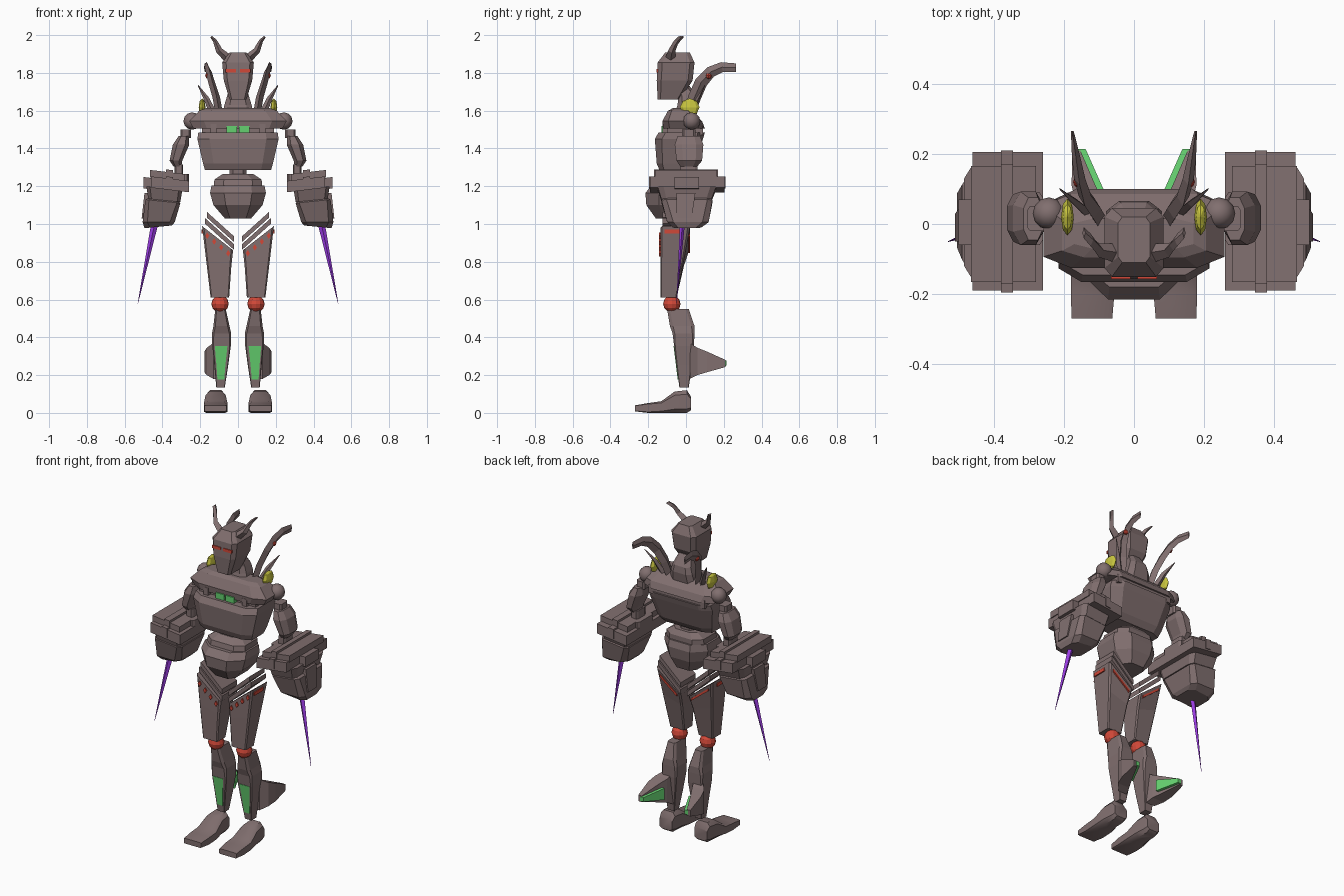
import bpy, bmesh, math
from mathutils import Vector as V


def mat(name, r, g, b):
    m = bpy.data.materials.new(name)
    m.diffuse_color = (r, g, b, 1)
    return m


ARMOR = mat("brown grey armor", 0.22, 0.16, 0.16)
GREEN = mat("green glass", 0.13, 0.63, 0.16)
RED = mat("red", 0.64, 0.065, 0.04)
PURPLE = mat("purple", 0.33, 0.045, 0.78)
YELLOW = mat("yellow", 0.58, 0.56, 0.05)


def finish(name, bm, m, mirror, smooth=False):
    bmesh.ops.recalc_face_normals(bm, faces=bm.faces)
    me = bpy.data.meshes.new(name)
    bm.to_mesh(me)
    bm.free()
    me.materials.append(m)
    ob = bpy.data.objects.new(name, me)
    bpy.context.collection.objects.link(ob)
    if smooth:
        for p in me.polygons:
            p.use_smooth = True
        me.set_sharp_from_angle(angle=math.radians(40))
    if mirror:
        ob.modifiers.new("Mirror", 'MIRROR')
    return ob


def loft(name, rings, m=ARMOR, mirror=True, smooth=False):
    """Skin a stack of equal-count rings and cap both ends."""
    bm = bmesh.new()
    rows = [[bm.verts.new(p) for p in r] for r in rings]
    n = len(rows[0])
    for a, b in zip(rows, rows[1:]):
        for i in range(n):
            j = (i + 1) % n
            bm.faces.new((a[i], a[j], b[j], b[i]))
    bm.faces.new(rows[0])
    bm.faces.new(rows[-1])
    return finish(name, bm, m, mirror, smooth)


def rect(a0, a1, b0, b1, c):
    """Rectangle, chamfered by the fraction c of its half size."""
    if not c:
        return [(a0, b0), (a1, b0), (a1, b1), (a0, b1)]
    p, q = c * (a1 - a0) / 2, c * (b1 - b0) / 2
    return [(a0 + p, b0), (a1 - p, b0), (a1, b0 + q), (a1, b1 - q),
            (a1 - p, b1), (a0 + p, b1), (a0, b1 - q), (a0, b0 + q)]


def zr(z, x0, x1, y0, y1, c=0, k=0):
    """Horizontal ring; k slopes it along x."""
    mid = (x0 + x1) / 2
    return [(x, y, z + k * (x - mid)) for x, y in rect(x0, x1, y0, y1, c)]


def yr(y, x0, x1, z0, z1, c=0):
    return [(x, y, z) for x, z in rect(x0, x1, z0, z1, c)]


def box(name, x0, x1, y0, y1, z0, z1, m=ARMOR, c=0, k=0, mirror=True):
    return loft(name, [zr(z0, x0, x1, y0, y1, c, k), zr(z1, x0, x1, y0, y1, c, k)], m, mirror)


def horn(name, path, axis, m=ARMOR):
    """Diamond section swept along (x, y, z, width on axis, width across)."""
    pts = [V(p[:3]) for p in path]
    rings = []
    for i, p in enumerate(path):
        t = pts[min(i + 1, len(pts) - 1)] - pts[max(i - 1, 0)]
        n = axis.cross(t).normalized()
        rings.append([pts[i] + d for d in (axis * p[3], n * p[4], -axis * p[3], -n * p[4])])
    return loft(name, rings, m)


def ball(name, c, r, m, seg=12, scale=(1, 1, 1), smooth=True):
    bm = bmesh.new()
    bmesh.ops.create_uvsphere(bm, u_segments=seg, v_segments=max(4, seg // 2), radius=r)
    bmesh.ops.scale(bm, vec=scale, verts=bm.verts)
    bmesh.ops.translate(bm, vec=c, verts=bm.verts)
    return finish(name, bm, m, True, smooth)


X, Y = V((1, 0, 0)), V((0, 1, 0))

# Head, eyes and neck
loft("head", [zr(1.66, -.045, .045, -.15, -.03, .25), zr(1.76, -.075, .075, -.155, .035, .25),
              zr(1.855, -.084, .084, -.15, .045, .25), zr(1.908, -.045, .045, -.11, .02, .25)], mirror=False)
box("eye", .01, .066, -.157, -.149, 1.802, 1.82, RED)
loft("neck", [zr(1.54, -.09, .09, -.07, .05, .4), zr(1.63, -.072, .072, -.045, .065, .4),
              zr(1.67, -.06, .06, -.04, .06, .4), zr(1.73, -.04, .04, -.05, .02, .4)], mirror=False)
horn("head_horn", [(.04, -.085, 1.865, .03, .025), (.10, -.075, 1.918, .02, .018),
                   (.113, -.06, 1.95, .016, .014), (.124, -.045, 1.972, .018, .010),
                   (.143, -.025, 1.992, .016, .006)], Y)

# Swept horns, spikes and pods on the shoulders
horn("back_horn", [(.095, .01, 1.56, .02, .03), (.115, .045, 1.67, .02, .034),
                   (.14, .08, 1.75, .018, .034), (.155, .13, 1.805, .016, .03),
                   (.165, .19, 1.83, .012, .027), (.176, .265, 1.828, .004, .022)], X)
ball("horn_lamp", (.157, .12, 1.785), .017, RED, 8)
horn("shoulder_spike", [(.13, .03, 1.58, .015, .02), (.165, .06, 1.66, .012, .015),
                        (.212, .10, 1.735, .002, .002)], Y)
ball("yellow_pod", (.19, .02, 1.618), .052, YELLOW, 8, (.35, 1, .9), False)

# Collar (its top slopes down to the back), chest and back
loft("collar", [zr(1.505, -.235, .235, -.12, .10, .3), zr(1.545, -.258, .258, -.125, .085, .3),
                zr(1.60, -.205, .205, -.095, .03, .3), zr(1.613, -.17, .17, -.07, .015, .3)], mirror=False)
box("chest_core", -.19, .19, -.10, .09, 1.47, 1.52, mirror=False)
loft("chest", [zr(1.285, -.175, .175, -.14, .02, .3), zr(1.32, -.185, .185, -.155, .045, .3),
               zr(1.45, -.215, .215, -.165, .09, .3), zr(1.485, -.21, .21, -.145, .10, .3)], mirror=False)
box("chest_window", .006, .062, -.129, -.095, 1.48, 1.52, GREEN)
box("chest_vent", .115, .145, -.125, -.09, 1.48, 1.53)
ball("shoulder_joint", (.243, .03, 1.545), .046, ARMOR)

# Waist and abdomen
box("waist", -.045, .045, -.09, .01, 1.22, 1.30, c=.4, mirror=False)
loft("waist_ring", [zr(1.19, -.13, .13, -.16, .05, .4), zr(1.235, -.125, .125, -.15, .05, .4),
                    zr(1.265, -.08, .08, -.11, .03, .4)], mirror=False)
loft("abdomen", [zr(1.03, -.07, .07, -.16, .03, .4), zr(1.10, -.13, .13, -.21, .06, .5),
                 zr(1.165, -.148, .148, -.215, .07, .5), zr(1.205, -.14, .14, -.18, .06, .5)], mirror=False)

# Upper arm and elbow
box("shoulder_link", .25, .305, -.02, .05, 1.455, 1.50, c=.3)
loft("upper_arm", [zr(1.305, .30, .342, -.03, .06, .5), zr(1.335, .295, .362, -.05, .085, .5),
                   zr(1.42, .258, .345, -.06, .092, .5), zr(1.465, .26, .315, -.045, .075, .5)])
box("elbow", .29, .335, -.03, .06, 1.25, 1.315, c=.3)

# Forearm: stacked slabs, ridge, side plate and fist
box("forearm_top", .28, .465, -.165, .165, 1.235, 1.275, k=.12)
box("forearm_slab", .26, .46, -.19, .205, 1.18, 1.24, k=.12)
box("forearm_ridge", .345, .38, -.195, .21, 1.19, 1.25, k=.12)
box("forearm_top_ridge", .345, .38, -.17, .17, 1.24, 1.287, k=.12)
box("forearm_outer", .44, .50, -.06, .07, 1.185, 1.245, k=.12)
box("forearm_inner", .26, .35, -.06, .09, 1.22, 1.265, c=.2)
loft("wrist", [zr(1.125, .305, .475, -.13, .135, .2, .1), zr(1.19, .295, .485, -.15, .16, .2, .1)])
loft("fist", [zr(.985, .35, .495, -.07, .08, .4, -.1), zr(1.01, .335, .505, -.10, .12, .3),
              zr(1.12, .305, .49, -.13, .14, .2, .1), zr(1.14, .33, .46, -.11, .12, .2, .1)])
loft("fist_plate", [zr(1.03, .49, .51, -.05, .03), zr(1.165, .465, .495, -.05, .05)])
horn("blade", [(.44, -.02, 1.0, .014, .018), (.45, -.022, .96, .012, .017),
               (.53, -.05, .58, .001, .001)], Y, PURPLE)

# Hip bands and thighs
for i in range(2):
    box("hip_band", .022, .165 + .01 * i, -.125, .02, .970 - .037 * i, 1.0 - .037 * i, k=.9)
loft("thigh", [zr(.61, .047, .145, -.135, -.05, .12), zr(.80, .035, .17, -.136, -.01, .12, .3),
               zr(.925, .026, .19, -.135, .02, .12, .78)])
for i in range(4):
    x, z = .163 - .037 * i, .938 - .031 * i
    loft("thigh_stud", [[(x - .011, y, z), (x, y, z - .017), (x + .011, y, z), (x, y, z + .017)]
                        for y in (-.142, -.134)], RED)
box("thigh_side_stripe", .183, .193, -.115, -.03, .95, .97, RED)
box("thigh_back_stripe", .05, .165, .008, .021, .89, .905, RED, k=.78)

# Knee, shin, shin window and calf fin
ball("knee", (.095, -.075, .577), .046, RED, 12, (1, 1, 1), False)
loft("shin", [zr(.135, .07, .115, -.035, .015, .1), zr(.25, .052, .125, -.05, .03, .1),
              zr(.355, .038, .136, -.063, .042, .12), zr(.42, .036, .138, -.071, .045, .2),
              zr(.46, .045, .13, -.085, .045, .25), zr(.55, .065, .12, -.10, .015, .25)])
loft("shin_window", [zr(.178, .073, .109, -.044, -.039), zr(.25, .067, .114, -.053, -.047),
                     zr(.355, .056, .123, -.066, -.06)], GREEN)
loft("calf_fin", [yr(.02, .07, .13, .18, .37), yr(.06, .085, .165, .20, .345),
                  yr(.11, .11, .178, .215, .325), yr(.21, .153, .176, .243, .28)])
loft("fin_light", [yr(.09, .083, .112, .23, .30), yr(.214, .138, .162, .25, .276)], GREEN)

# Foot
loft("foot", [yr(-.27, .062, .178, .008, .04, .15), yr(-.20, .056, .18, 0, .052, .2),
              yr(-.13, .056, .18, 0, .062, .3), yr(-.06, .065, .172, 0, .113, .35),
              yr(.005, .07, .165, 0, .12, .35), yr(.027, .075, .16, .015, .085, .35)], smooth=True)
